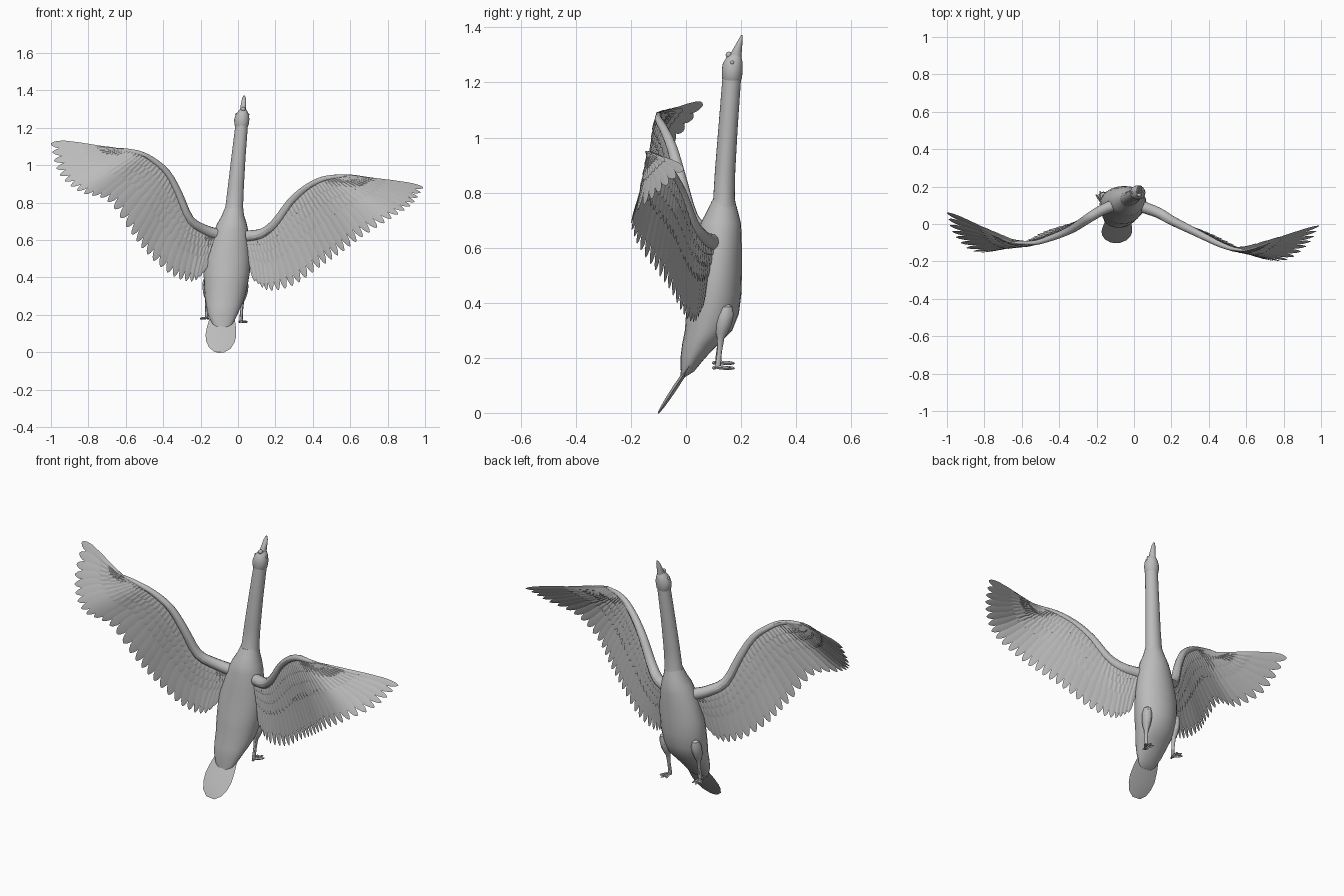
import bpy, bmesh, math
from mathutils import Vector

if "Cube" in bpy.data.objects:
    bpy.data.objects.remove(bpy.data.objects["Cube"])

grey = bpy.data.materials.new("plain grey")
grey.use_nodes = True
grey.diffuse_color = (0.5, 0.5, 0.5, 1)
grey.node_tree.nodes["Principled BSDF"].inputs["Base Color"].default_value = (0.5, 0.5, 0.5, 1)


def finish(name, bm, angle=30):
    bmesh.ops.recalc_face_normals(bm, faces=bm.faces)
    mesh = bpy.data.meshes.new(name)
    bm.to_mesh(mesh)
    bm.free()
    mesh.materials.append(grey)
    ob = bpy.data.objects.new(name, mesh)
    bpy.context.collection.objects.link(ob)
    bpy.ops.object.select_all(action="DESELECT")
    ob.select_set(True)
    bpy.context.view_layer.objects.active = ob
    bpy.ops.object.shade_smooth_by_angle(angle=math.radians(angle))
    return ob


def skin(bm, rings):
    """Join rings of points into a closed tube."""
    rows = [[bm.verts.new(p) for p in ring] for ring in rings]
    n = len(rows[0])
    for a, b in zip(rows, rows[1:]):
        for i in range(n):
            j = (i + 1) % n
            bm.faces.new((a[i], a[j], b[j], b[i]))
    bm.faces.new(rows[0][::-1])
    bm.faces.new(rows[-1])


def ellipse(c, u, v, n):
    return [Vector(c) + u * math.cos(math.tau * i / n) + v * math.sin(math.tau * i / n)
            for i in range(n)]


def column(name, rings, n=24):
    """Loft level ellipses given as x, y, z, x radius, y radius."""
    bm = bmesh.new()
    skin(bm, [ellipse((x, y, z), Vector((rx, 0, 0)), Vector((0, ry, 0)), n)
              for x, y, z, rx, ry in rings])
    return finish(name, bm)


BLADE = ((0, .8), (.3, .95), (.6, 1), (.8, .9), (.9, .7), (.96, .45), (1, .12))


def feather(bm, p, q, side, w0, w1, thick, shape=BLADE):
    """Thin blade from p to q, with half widths w0 at the root and w1 at the tip."""
    along = q - p
    side = (side - along * (side.dot(along) / along.length_squared)).normalized()
    up = along.cross(side).normalized()
    rings = []
    for t, k in shape:
        c = p + along * t
        w = side * ((w0 + (w1 - w0) * t) * k)
        h = up * (thick * k)
        rings.append((c - w, c + h, c + w, c - h))
    skin(bm, rings)


def sample(pts, u):
    """Smooth interpolation through points, u from 0 to 1."""
    s = min(max(u, 0), 1) * (len(pts) - 1)
    i = min(int(s), len(pts) - 2)
    t = s - i
    a, b = pts[i], pts[i + 1]
    ma = (b - pts[i - 1]) / 2 if i else b - a
    mb = (pts[i + 2] - a) / 2 if i + 2 < len(pts) else b - a
    return (a * (2*t**3 - 3*t*t + 1) + ma * (t**3 - 2*t*t + t)
            + b * (3*t*t - 2*t**3) + mb * (t**3 - t*t))


def wing(name, bones, tips):
    bones = [Vector(p) for p in bones]
    tips = [Vector(p) for p in tips]

    def layer(part, count, start, end, lift, thick):
        bm = bmesh.new()
        du = 1 / (count - 1)
        for i in range(count):
            u = i * du
            lo, hi = max(u - du / 2, 0), min(u + du / 2, 1)
            k = 1 / (hi - lo) * du
            p, q = sample(bones, u), sample(tips, u)
            d0 = (sample(bones, hi) - sample(bones, lo)) * k
            d1 = (sample(tips, hi) - sample(tips, lo)) * k
            a, b = p.lerp(q, start), p.lerp(q, end)
            w0 = max(d0.lerp(d1, start).length * .6, .005)
            w1 = d0.lerp(d1, end).length * .6
            normal = (q - p).cross(d0 + d1).normalized()
            for s in ((1, -1) if lift else (0,)):
                feather(bm, a + normal * s * lift * .6, b + normal * s * lift,
                        d0 + d1, w0, w1, thick)
        finish(name + part, bm, 20)

    layer("_flight_feathers", 30, 0, 1, 0, .003)
    layer("_greater_coverts", 34, .04, .52, .006, .003)
    layer("_median_coverts", 38, .02, .34, .010, .003)
    layer("_lesser_coverts", 42, 0, .19, .013, .003)

    # rounded arm along the leading edge
    bm = bmesh.new()
    rings = []
    for i in range(25):
        u = i / 24
        axis = sample(bones, u + .02) - sample(bones, u - .02)
        turn = axis.to_track_quat("Z", "Y")
        r = .024 * (1 - u) + .007
        rings.append(ellipse(sample(bones, u), turn @ Vector((r, 0, 0)),
                             turn @ Vector((0, r, 0)), 12))
    skin(bm, rings)
    finish(name + "_arm", bm)


# body, neck and head
column("body", [
    (-.085, -.012, .13, .03, .008), (-.083, .005, .15, .055, .024),
    (-.082, .025, .20, .078, .045), (-.075, .052, .25, .095, .066),
    (-.07, .082, .30, .108, .086), (-.065, .096, .36, .117, .096),
    (-.06, .107, .43, .124, .094), (-.055, .113, .50, .122, .090),
    (-.045, .119, .58, .108, .084), (-.037, .123, .65, .092, .079),
    (-.032, .126, .69, .078, .073), (-.027, .132, .73, .06, .057),
    (-.022, .136, .77, .049, .042)])
column("neck", [
    (-.024, .134, .74, .055, .05), (-.02, .138, .78, .047, .039),
    (-.012, .142, .88, .043, .037), (.002, .153, 1.04, .038, .035),
    (.018, .165, 1.20, .034, .034), (.02, .167, 1.23, .033, .033)])
column("head", [
    (.018, .166, 1.20, .03, .03), (.019, .167, 1.215, .038, .036),
    (.02, .168, 1.245, .041, .038), (.023, .17, 1.27, .035, .036),
    (.026, .174, 1.29, .024, .028), (.027, .176, 1.30, .016, .02)])
column("beak", [
    (.026, .178, 1.28, .018, .023), (.028, .182, 1.305, .016, .02),
    (.03, .19, 1.33, .014, .014), (.032, .198, 1.355, .011, .008),
    (.033, .203, 1.372, .004, .003)], 16)


def ball(name, centre, r):
    bm = bmesh.new()
    bmesh.ops.create_uvsphere(bm, u_segments=12, v_segments=8, radius=r)
    bmesh.ops.translate(bm, verts=bm.verts, vec=centre)
    finish(name, bm)


ball("beak_knob", (.028, .156, 1.30), .012)
for label, s in (("left", 1), ("right", -1)):
    ball(label + "_eye", (.023 + s * .031, .168, 1.272), .007)

# tail paddle
bm = bmesh.new()
feather(bm, Vector((-.08, .045, .22)), Vector((-.1, -.1, 0)), Vector((1, 0, 0)),
        .082, .082, .009, ((0, .5), (.15, .8), (.4, .95), (.6, 1), (.75, .92), (.9, .7), (1, .3)))
finish("tail", bm)

# legs with webbed feet
for label, s, hip, ankle, drop in (("left", 1, .034, .016, 0), ("right", -1, -.162, -.168, .018)):
    def leg_x(t):
        return hip + (ankle - hip) * t
    column(label + "_leg", [
        (leg_x(t), .15 - .034 * t, z + drop, r, r * 1.15) for t, z, r in (
            (0, .393, .006), (.05, .384, .018), (.2, .355, .026), (.4, .32, .025),
            (.6, .29, .019), (.7, .27, .011), (.85, .22, .008), (.97, .18, .009), (1, .16, .009))], 12)
    bm = bmesh.new()
    heel = Vector((ankle, .108, .166 + drop))
    for dx, dy in ((-.012, .062), (.014, .07), (.036, .05), (.008, -.012)):
        feather(bm, heel, heel + Vector((s * dx, dy, -.004)), Vector((1, 0, 0)), .006, .006, .007)
    web = [heel + Vector((s * x, y, -.003)) for x, y in ((0, 0), (.032, .042), (.013, .056), (-.011, .052))]
    skin(bm, [web, [p + Vector((0, 0, .004)) for p in web]])
    finish(label + "_foot", bm)

# wings, raised unevenly in mid beat
wing("left_wing",
     [(.05, .09, .62), (.13, .06, .635), (.20, .02, .69), (.28, -.02, .80), (.36, -.06, .875),
      (.44, -.10, .92), (.50, -.125, .935), (.54, -.135, .94), (.58, -.14, .945)],
     [(.09, .06, .38), (.17, .03, .33), (.30, -.01, .36), (.43, -.06, .45), (.55, -.12, .53),
      (.67, -.18, .62), (.81, -.195, .71), (.93, -.11, .79), (.99, -.01, .88)])
wing("right_wing",
     [(-.11, .1, .63), (-.18, .07, .655), (-.26, .02, .71), (-.32, -.02, .85), (-.38, -.05, .96),
      (-.46, -.08, 1.03), (-.53, -.1, 1.065), (-.6, -.1, 1.08), (-.64, -.1, 1.085)],
     [(-.17, .06, .45), (-.24, .03, .38), (-.35, 0, .41), (-.48, -.04, .52), (-.58, -.09, .65),
      (-.70, -.13, .81), (-.85, -.15, .86), (-.96, -.06, .96), (-1, .06, 1.115)])
